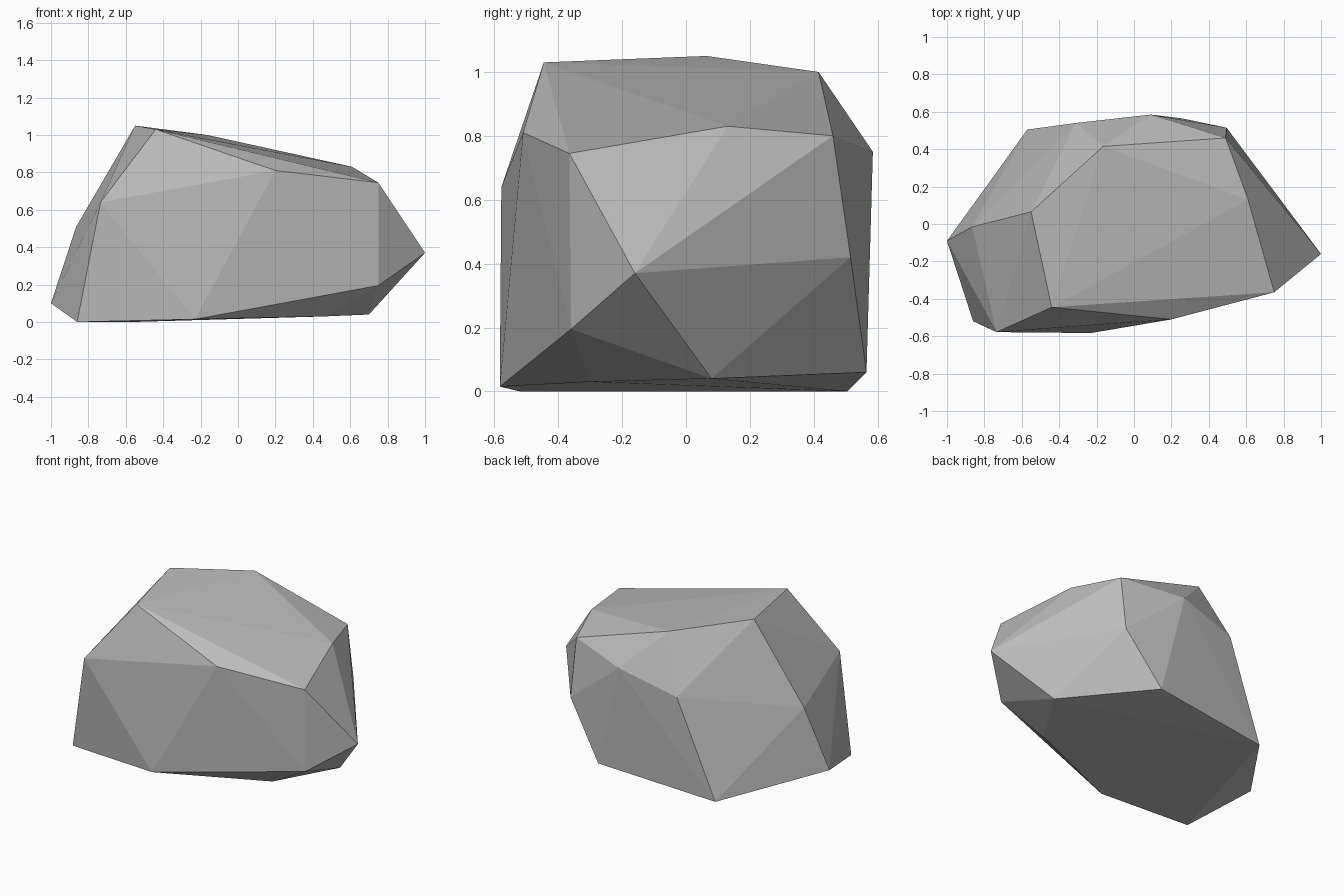
import bpy
import bmesh

# Remove the default cube only
default_cube = bpy.data.objects.get("Cube")
if default_cube:
    bpy.data.objects.remove(default_cube, do_unlink=True)


def make_material(name, colour):
    material = bpy.data.materials.new(name)
    material.use_nodes = True
    material.diffuse_color = colour
    material.node_tree.nodes["Principled BSDF"].inputs["Base Color"].default_value = colour
    return material


def make_hull(name, points, material):
    """Wrap a faceted convex stone around its corner points."""
    bm = bmesh.new()
    corners = [bm.verts.new(point) for point in points]
    hull = bmesh.ops.convex_hull(bm, input=corners)
    loose = {v for v in hull["geom_interior"] + hull["geom_unused"]
             if isinstance(v, bmesh.types.BMVert)}
    bmesh.ops.delete(bm, geom=list(loose), context="VERTS")
    bmesh.ops.recalc_face_normals(bm, faces=bm.faces[:])
    for face in bm.faces:
        face.smooth = False
    mesh = bpy.data.meshes.new(name)
    bm.to_mesh(mesh)
    bm.free()
    mesh.materials.append(material)
    stone = bpy.data.objects.new(name, mesh)
    bpy.context.collection.objects.link(stone)
    return stone


# Corners of the crown
crown = [(-.55, .065, 1.05), (-.44, -.445, 1.03), (-.165, .415, 1),
         (.2, -.51, .81), (.61, .13, .83), (.75, -.365, .745), (.49, .46, .8)]

# Corners around the widest part
flanks = [(-.865, -.015, .51), (-.735, -.578, .64), (-.31, .54, .645),
          (.09, .585, .75), (.495, .515, .42), (1, -.16, .37), (.75, -.36, .195)]

# Corners near the ground
base = [(-1, -.09, .1), (-.86, -.52, 0), (-.23, -.583, .015), (.465, -.3, .03),
        (.7, .08, .04), (.255, .565, .06), (-.57, .505, 0)]

stone_grey = make_material("stone grey", (.5, .5, .5, 1))
make_hull("boulder", crown + flanks + base, stone_grey)
